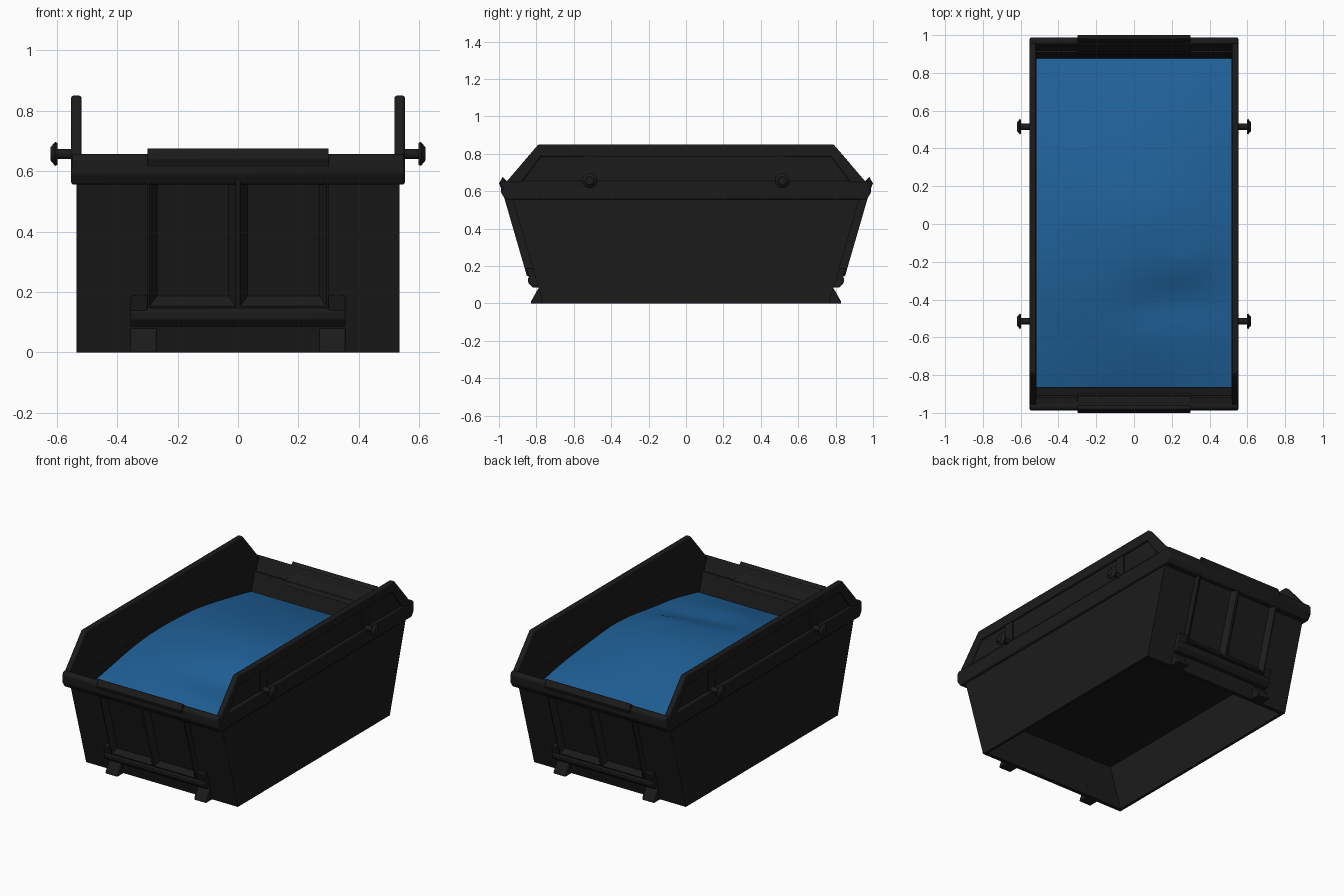
import bpy, bmesh, math

cube = bpy.data.objects.get("Cube")
if cube:
    bpy.data.objects.remove(cube, do_unlink=True)


def material(name, rgb):
    m = bpy.data.materials.new(name)
    m.use_nodes = True
    m.diffuse_color = (*rgb, 1)
    bsdf = m.node_tree.nodes["Principled BSDF"]
    bsdf.inputs["Base Color"].default_value = (*rgb, 1)
    bsdf.inputs["Roughness"].default_value = 0.7
    return m


BLACK = material("black_steel", (0.011, 0.011, 0.011))
BLUE = material("blue_load", (0.014, 0.12, 0.32))


def finish(name, bm, mat, bevel=0.0):
    mesh = bpy.data.meshes.new(name)
    bm.to_mesh(mesh)
    bm.free()
    mesh.materials.append(mat)
    ob = bpy.data.objects.new(name, mesh)
    bpy.context.collection.objects.link(ob)
    if bevel:
        mod = ob.modifiers.new("bevel", "BEVEL")
        mod.width, mod.segments = bevel, 2
    bpy.ops.object.select_all(action="DESELECT")
    ob.select_set(True)
    bpy.context.view_layer.objects.active = ob
    bpy.ops.object.shade_smooth_by_angle(angle=math.radians(35))


def prism(name, profile, x0, x1, flip=1, bevel=0.0, recess=None):
    """Extrude a (y, z) profile along x; flip=-1 mirrors it to the front."""
    bm = bmesh.new()
    lo, hi = ([bm.verts.new((x, y * flip, z)) for y, z in profile] for x in (x0, x1))
    bm.faces.new(lo)
    bm.faces.new(hi)
    n = len(profile)
    for i in range(n):
        bm.faces.new((lo[i], lo[(i + 1) % n], hi[(i + 1) % n], hi[i]))
    bmesh.ops.recalc_face_normals(bm, faces=bm.faces[:])
    if recess:
        border, slope, depth = recess
        bm.normal_update()
        face = max(bm.faces, key=lambda f: f.normal.y * flip)
        bmesh.ops.inset_region(bm, faces=[face], thickness=border, depth=0)
        bmesh.ops.inset_region(bm, faces=[face], thickness=slope, depth=-depth)
    finish(name, bm, BLACK, bevel)


def box_profile(y0, y1, z0, z1):
    return [(y0, z0), (y1, z0), (y1, z1), (y0, z1)]


def wall_y(z, offset=0.0):
    return 0.765 + 0.29 * z + offset


def sloped(z0, z1, inner, outer):
    """Profile that follows the slanted end wall."""
    return [(wall_y(z0, inner), z0), (wall_y(z0, outer), z0),
            (wall_y(z1, outer), z1), (wall_y(z1, inner), z1)]


def cylinder(name, x0, x1, y, z, r0, r1):
    bm = bmesh.new()
    bmesh.ops.create_cone(bm, cap_ends=True, segments=20, radius1=r0, radius2=r1, depth=abs(x1 - x0))
    for v in bm.verts:
        t = x0 if v.co.z < 0 else x1
        v.co = (t, y + v.co.x, z + v.co.y)
    bmesh.ops.recalc_face_normals(bm, faces=bm.faces[:])
    finish(name, bm, BLACK)


# Both ends: slanted wall, rim, ribbed door, hinge bar and feet
for end, s in (("front", -1), ("back", 1)):
    prism(f"{end}_wall", sloped(0, 0.58, -0.025, 0), -0.53, 0.53, s)
    prism(f"{end}_rim", [(0.908, 0.555), (0.965, 0.555), (0.988, 0.59), (0.988, 0.64),
                         (0.975, 0.657), (0.955, 0.657)], -0.55, 0.55, s, 0.006)
    prism(f"{end}_door_top", [(0.895, 0.555), (0.96, 0.655), (0.98, 0.677), (1.0, 0.642),
                              (wall_y(0.6, 0.043), 0.6), (0.93, 0.58)], -0.3, 0.3, s, 0.003)
    for i, x in enumerate((-0.3, 0)):
        prism(f"{end}_door_panel_{i}", sloped(0.147, 0.605, -0.005, 0.043),
              x, x + 0.3, s, 0, (0.01, 0.035, 0.03))
    prism(f"{end}_hinge_bar", [(0.775, 0.085), (0.82, 0.085), (0.843, 0.11),
                               (0.845, 0.135), (0.83, 0.15), (0.79, 0.15)], -0.355, 0.355, s, 0.004)
    for side in (-1, 1):
        x0, x1 = sorted((0.3 * side, 0.355 * side))
        prism(f"{end}_hinge_bracket", sloped(0.11, 0.19, -0.005, 0.035), x0, x1, s, 0.004)
        x0, x1 = sorted((0.27 * side, 0.355 * side))
        prism(f"{end}_foot", [(0.745, 0), (0.83, 0), (0.828, 0.012), (0.79, 0.08), (0.76, 0.08)],
              x0, x1, s, 0.004)

# Long sides: wall, rim, raised board with a rolled edge, and lifting pins
for side_name, s in (("right", -1), ("left", 1)):
    def span(a, b):
        return sorted((a * s, b * s))

    low, top = wall_y(0), wall_y(0.6)
    prism(f"{side_name}_wall", [(-low, 0), (low, 0), (top, 0.6), (-top, 0.6)], *span(0.517, 0.535))
    prism(f"{side_name}_rim", [(-0.965, 0.555), (0.965, 0.555), (0.987, 0.59), (0.97, 0.655),
                               (-0.97, 0.655), (-0.987, 0.59)], *span(0.518, 0.552), 1, 0.008)
    outline = [(-0.965, 0.645), (-0.79, 0.85), (0.79, 0.85), (0.965, 0.645)]
    inner = [(0.88, 0.645), (0.775, 0.785), (-0.775, 0.785), (-0.88, 0.645)]
    prism(f"{side_name}_board", [(y * 0.99, z - 0.005) for y, z in outline], *span(0.519, 0.536))
    prism(f"{side_name}_board_edge", outline + inner, *span(0.518, 0.552), 1, 0.007)
    for y in (-0.515, 0.515):
        prism(f"{side_name}_pin_plate", box_profile(y - 0.035, y + 0.035, 0.64, 0.79), *span(0.53, 0.544))
        cylinder(f"{side_name}_pin", 0.53 * s, 0.605 * s, y, 0.657, 0.017, 0.017)
        cylinder(f"{side_name}_pin_head", 0.597 * s, 0.605 * s, y, 0.657, 0.036, 0.04)
        cylinder(f"{side_name}_pin_cap", 0.605 * s, 0.62 * s, y, 0.657, 0.04, 0.022)

# Raised floor under the load
floor_end = wall_y(0.33, -0.01)
prism("floor", box_profile(-floor_end, floor_end, 0.33, 0.345), -0.525, 0.525)

# Heaped load under a sheet
bm = bmesh.new()
bmesh.ops.create_grid(bm, x_segments=24, y_segments=40, size=1)
for v in bm.verts:
    x, y = v.co.x * 0.519, v.co.y * 0.872 + 0.006
    rise = 1 - abs(v.co.y) ** 1.7
    z = 0.465 + rise * (0.12 + 0.055 * math.cos(math.pi * x / 1.04))
    z -= 0.035 * math.exp(-((x - 0.15) / 0.25) ** 2 - ((y + 0.42) / 0.14) ** 2)
    z += 0.015 * math.exp(-((x - 0.3) / 0.12) ** 2 - ((y + 0.2) / 0.12) ** 2)
    z += 0.006 * rise * math.sin(7 * x + 4 * y) * math.cos(6 * y - 3 * x)
    v.co = (x, y, z)
finish("load_sheet", bm, BLUE)
